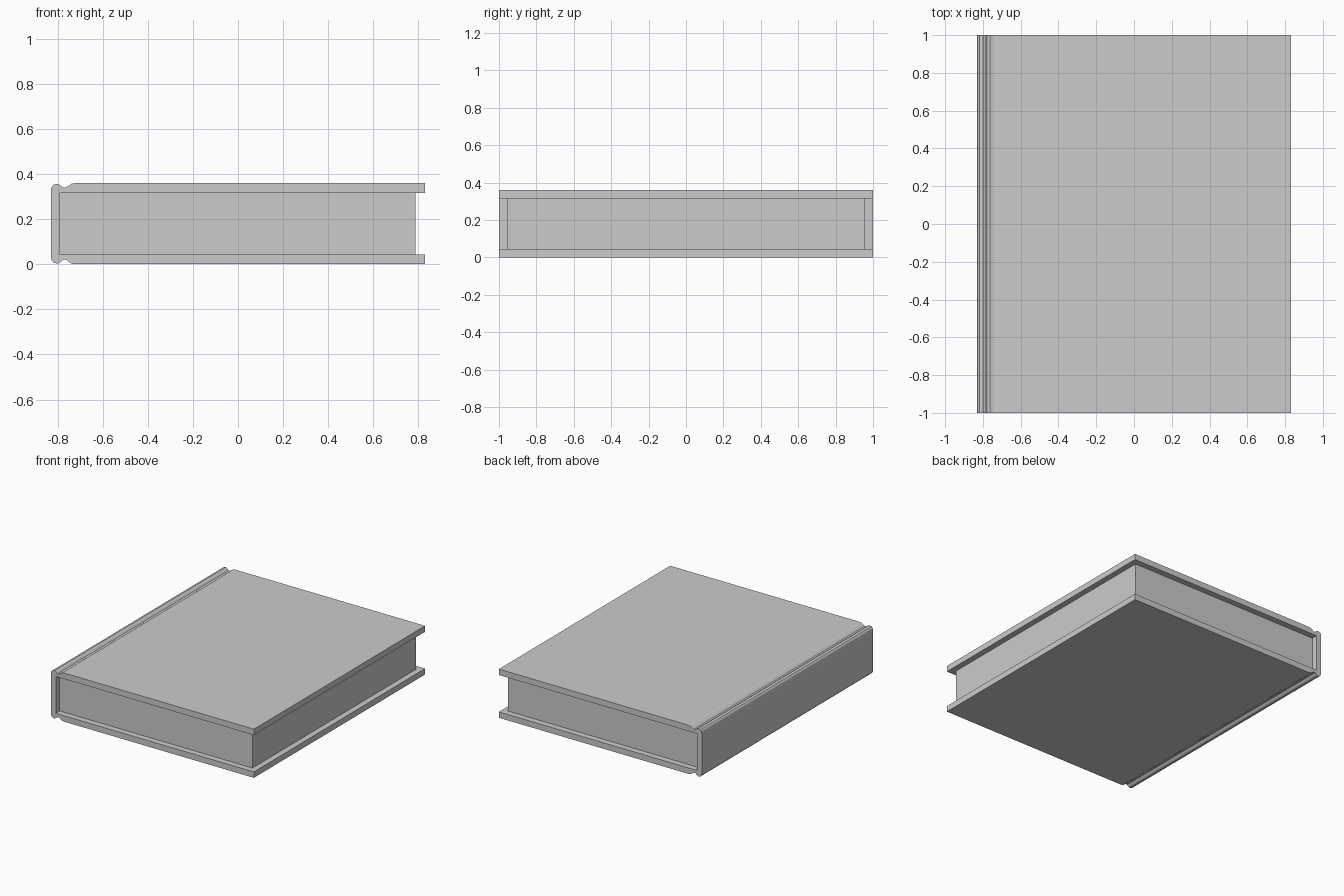
import bpy, bmesh

if "Cube" in bpy.data.objects:
    bpy.data.objects.remove(bpy.data.objects["Cube"])

H = 0.36      # total thickness
T = 0.044     # board thickness


def extrude_profile(name, profile, half_len):
    """Closed XZ profile swept along Y, centred on y = 0."""
    bm = bmesh.new()
    face = bm.faces.new([bm.verts.new((x, -half_len, z)) for x, z in profile])
    ext = bmesh.ops.extrude_face_region(bm, geom=[face])
    verts = [g for g in ext["geom"] if isinstance(g, bmesh.types.BMVert)]
    bmesh.ops.translate(bm, verts=verts, vec=(0, 2 * half_len, 0))
    bmesh.ops.recalc_face_normals(bm, faces=bm.faces)
    mesh = bpy.data.meshes.new(name)
    bm.to_mesh(mesh)
    bm.free()
    obj = bpy.data.objects.new(name, mesh)
    bpy.context.collection.objects.link(obj)
    return obj


# Cover: upper half from rounded spine, over the hinge groove, to the fore edge
upper = [(-0.83, 0.325), (-0.827, 0.342), (-0.818, 0.353), (-0.80, 0.357),
         (-0.788, 0.351), (-0.777, 0.340), (-0.762, 0.340), (-0.752, 0.348),
         (-0.738, 0.357), (-0.72, H), (0.83, H), (0.83, H - T), (-0.79, H - T)]
lower = [(x, H - z) for x, z in reversed(upper)]
extrude_profile("cover", upper + lower, 1.0)

# Page block, set in from the cover on three sides
pages = [(-0.79, T), (0.787, T), (0.787, H - T), (-0.79, H - T)]
extrude_profile("page_block", pages, 0.955)
